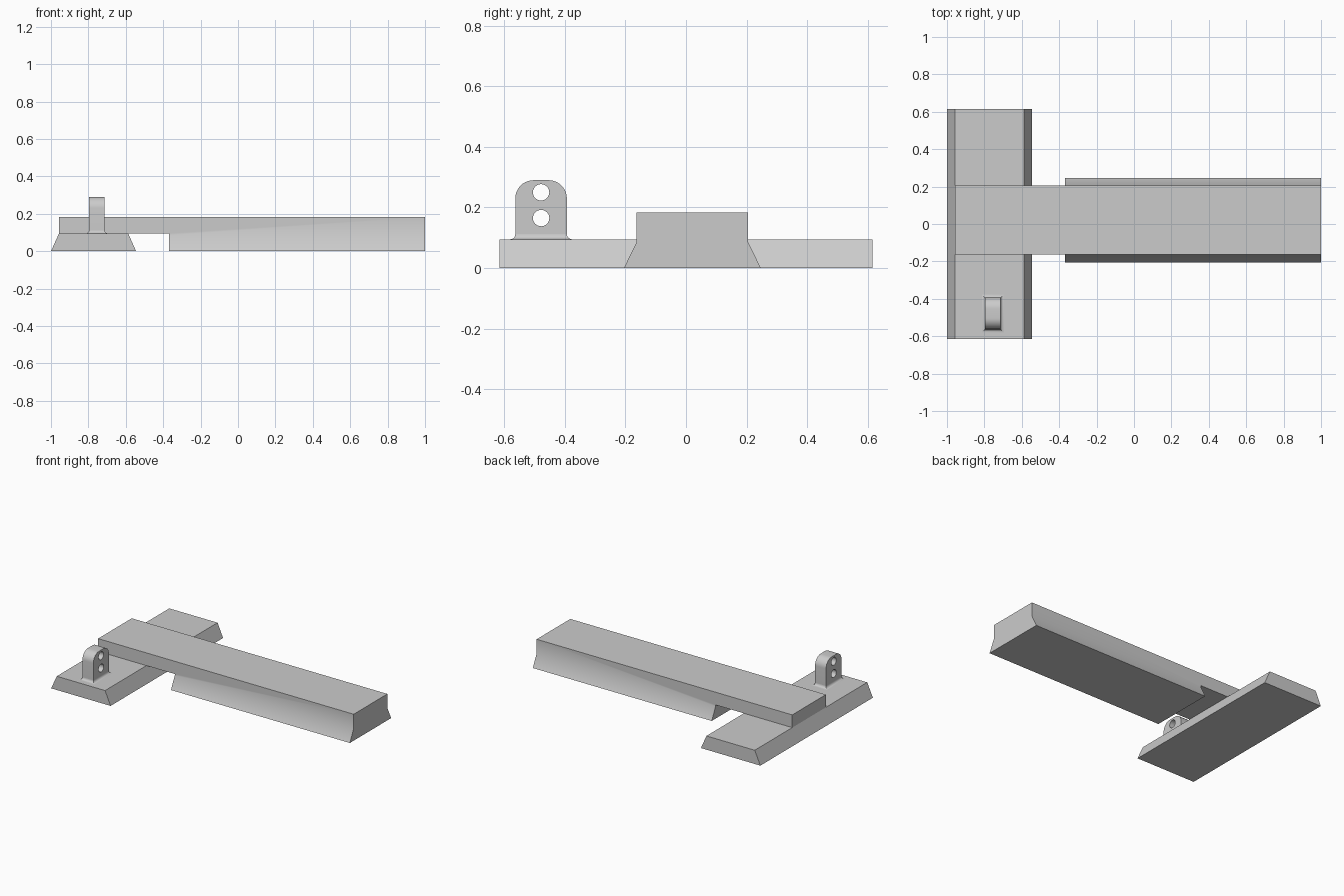
import bpy, bmesh, math

old = bpy.data.objects.get("Cube")
if old:
    bpy.data.objects.remove(old, do_unlink=True)

grey = bpy.data.materials.new("plain grey")
grey.use_nodes = True
colour = (0.6, 0.6, 0.6, 1)
grey.diffuse_color = colour
grey.node_tree.nodes["Principled BSDF"].inputs["Base Color"].default_value = colour


def loft(name, rings):
    """Skin a closed solid through rings of equal length."""
    bm = bmesh.new()
    loops = [[bm.verts.new(p) for p in ring] for ring in rings]
    n = len(loops[0])
    for a, b in zip(loops, loops[1:]):
        for i in range(n):
            j = (i + 1) % n
            bm.faces.new((a[i], a[j], b[j], b[i]))
    bm.faces.new(loops[0])
    bm.faces.new(loops[-1])
    bmesh.ops.recalc_face_normals(bm, faces=bm.faces)
    mesh = bpy.data.meshes.new(name)
    bm.to_mesh(mesh)
    bm.free()
    mesh.materials.append(grey)
    obj = bpy.data.objects.new(name, mesh)
    bpy.context.collection.objects.link(obj)
    return obj


def prism_x(name, profile, x0, x1):
    return loft(name, [[(x, y, z) for y, z in profile] for x in (x0, x1)])


def activate(obj):
    bpy.ops.object.select_all(action='DESELECT')
    obj.select_set(True)
    bpy.context.view_layer.objects.active = obj


def cut(obj, cutter):
    mod = obj.modifiers.new("cut", 'BOOLEAN')
    mod.operation = 'DIFFERENCE'
    mod.solver = 'EXACT'
    mod.object = cutter
    activate(obj)
    bpy.ops.object.modifier_apply(modifier=mod.name)
    bpy.data.objects.remove(cutter, do_unlink=True)


def smooth(obj):
    activate(obj)
    bpy.ops.object.shade_smooth_by_angle(angle=math.radians(30))


def arc(cy, cz, r, start, end, steps):
    angles = [math.radians(start + (end - start) * i / steps) for i in range(steps + 1)]
    return [(cy + r * math.cos(a), cz + r * math.sin(a)) for a in angles]


TOP = 0.095      # top of the foot
HALF = 0.615     # half length of the foot

# Cross foot with sloping long sides
foot_profile = [(-1, 0), (-0.545, 0), (-0.587, TOP), (-0.957, TOP)]
loft("cross_foot", [[(x, y, z) for x, z in foot_profile] for y in (-HALF, HALF)])

# Long beam with flared lower sides, notched over the foot
cy = 0.021
half = [(0.226, 0), (0.184, 0.085), (0.184, 0.183)]
beam_profile = [(cy + y, z) for y, z in half] + [(cy - y, z) for y, z in reversed(half)]
beam = prism_x("long_beam", beam_profile, -0.957, 1)
notch = prism_x("notch_cutter", [(-0.5, -0.1), (0.5, -0.1), (0.5, TOP), (-0.5, TOP)], -1.2, -0.37)
cut(beam, notch)
smooth(beam)

# Upright lug with rounded top corners and two holes
LX, LY = -0.755, -0.478
HX, HY, R, LUG_TOP = 0.042, 0.085, 0.06, 0.29
outline = [(LY - HY, TOP - 0.01), (LY + HY, TOP - 0.01)]
outline += arc(LY + HY - R, LUG_TOP - R, R, 0, 90, 10)
outline += arc(LY - HY + R, LUG_TOP - R, R, 90, 180, 10)
lug = prism_x("lug", outline, LX - HX, LX + HX)
for hole_z in (0.165, 0.25):
    ring = arc(LY, hole_z, 0.027, 0, 360, 32)[:-1]
    cut(lug, prism_x("hole_cutter", ring, LX - 0.1, LX + 0.1))
smooth(lug)

# Concave fillet around the lug base
F = 0.017
rings = []
for i in range(6):
    a = math.radians(90 * i / 5)
    grow, z = F * (1 - math.sin(a)), TOP + F * (1 - math.cos(a))
    w, d = HX + grow, HY + grow
    rings.append([(LX + sx * w, LY + sy * d, z)
                  for sx, sy in ((-1, -1), (1, -1), (1, 1), (-1, 1))])
smooth(loft("lug_fillet", rings))
